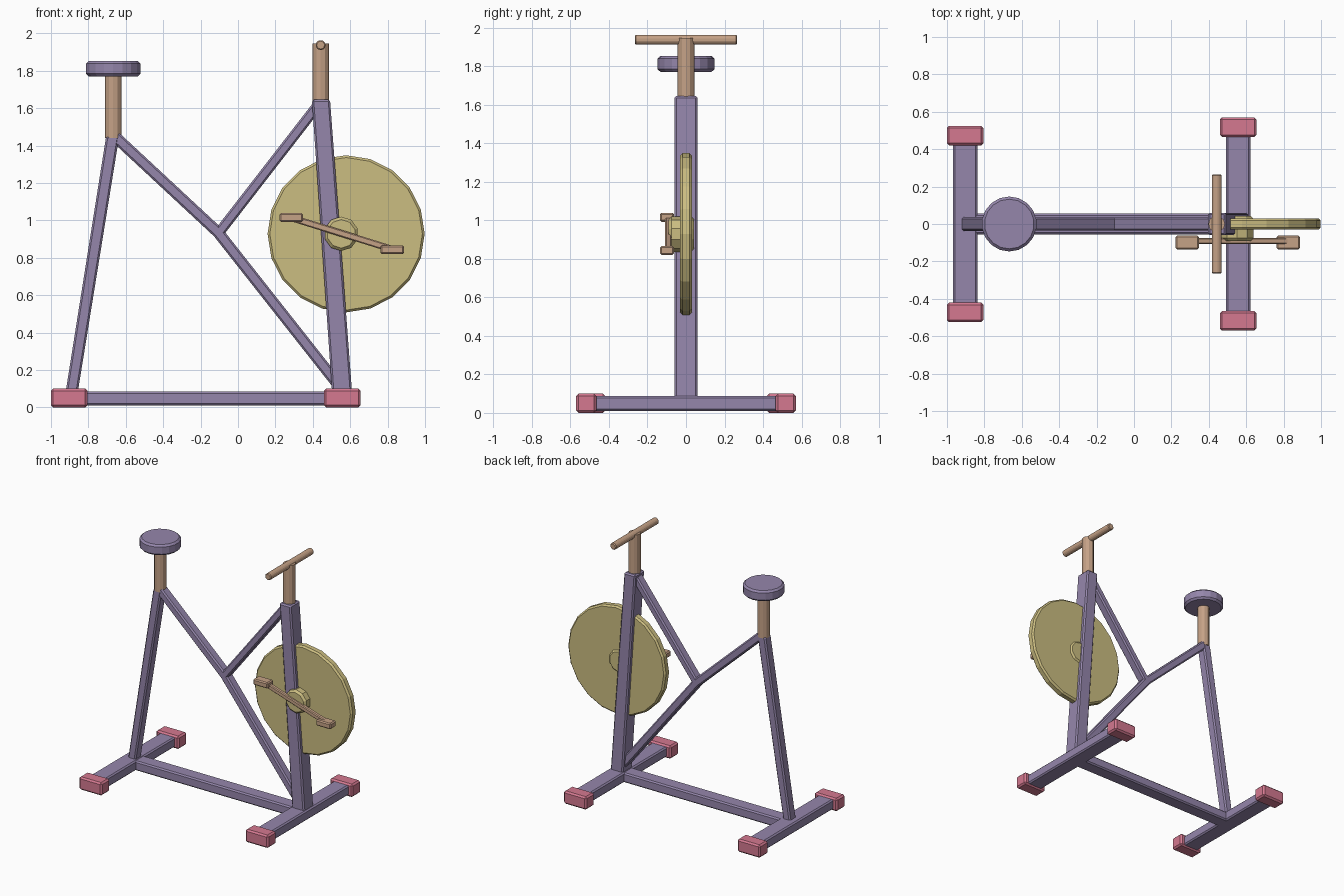
import bpy, bmesh, math
from mathutils import Vector

if "Cube" in bpy.data.objects:
    bpy.data.objects.remove(bpy.data.objects["Cube"])


def mat(name, col):
    m = bpy.data.materials.new(name)
    m.diffuse_color = (*col, 1)
    m.use_nodes = True
    m.node_tree.nodes["Principled BSDF"].inputs["Base Color"].default_value = m.diffuse_color
    return m


PURPLE = mat("frame purple", (0.30, 0.24, 0.41))
PINK = mat("foot pink", (0.66, 0.19, 0.28))
TAN = mat("metal tan", (0.56, 0.36, 0.24))
YELLOW = mat("wheel yellow", (0.60, 0.51, 0.22))


def finish(name, bm, m, bev):
    bmesh.ops.recalc_face_normals(bm, faces=bm.faces)
    me = bpy.data.meshes.new(name)
    bm.to_mesh(me)
    bm.free()
    me.materials.append(m)
    ob = bpy.data.objects.new(name, me)
    bpy.context.collection.objects.link(ob)
    if bev:
        b = ob.modifiers.new("bevel", 'BEVEL')
        b.width, b.segments, b.limit_method = bev, 1, 'ANGLE'
        b.angle_limit = math.radians(40)
    return ob


def prism(name, pts, y0, y1, m, bev=0.01):
    """Side outline (x, z) extruded from y0 to y1."""
    bm = bmesh.new()
    f = bm.faces.new([bm.verts.new((x, y0, z)) for x, z in pts])
    ext = bmesh.ops.extrude_face_region(bm, geom=[f])
    vs = [g for g in ext["geom"] if isinstance(g, bmesh.types.BMVert)]
    bmesh.ops.translate(bm, verts=vs, vec=(0, y1 - y0, 0))
    return finish(name, bm, m, bev)


def box(name, x0, x1, y0, y1, z0, z1, m, bev=0.01):
    return prism(name, [(x0, z0), (x1, z0), (x1, z1), (x0, z1)], y0, y1, m, bev)


def beam(name, a, b, width, y0, y1, m, bev=0.01):
    """Straight bar between two side-view points."""
    a, b = Vector(a), Vector(b)
    d = (b - a).normalized()
    n = Vector((-d.y, d.x)) * width / 2
    return prism(name, [a - n, b - n, b + n, a + n], y0, y1, m, bev)


def rod(name, a, b, r, sides, m, bev=0.0):
    """Cylinder between two 3D points."""
    a, b = Vector(a), Vector(b)
    bm = bmesh.new()
    bmesh.ops.create_cone(bm, cap_ends=True, segments=sides, radius1=r,
                          radius2=r, depth=(b - a).length)
    rot = (b - a).to_track_quat('Z', 'Y').to_matrix()
    bmesh.ops.rotate(bm, verts=bm.verts, matrix=rot)
    bmesh.ops.translate(bm, verts=bm.verts, vec=(a + b) / 2)
    return finish(name, bm, m, bev)


# base: two cross bars with feet, joined by a long bar
for label, cx, half in (("rear", -0.903, 0.525), ("front", 0.557, 0.57)):
    box(label + "_base_bar", cx - 0.065, cx + 0.065, -half + 0.05, half - 0.05,
        0.01, 0.088, PURPLE)
    for side, s in (("right", -1), ("left", 1)):
        ys = sorted((s * half, s * (half - 0.105)))
        box(f"{label}_{side}_foot", cx - 0.098, cx + 0.098, *ys, 0, 0.1, PINK, 0.012)
box("long_base_bar", -0.88, 0.54, -0.055, 0.055, 0.01, 0.085, PURPLE)

# upright frame
prism("rear_leg", [(-0.925, 0.06), (-0.86, 0.06), (-0.635, 1.45), (-0.705, 1.45)],
      -0.038, 0.038, PURPLE)
prism("front_post", [(0.505, 0.05), (0.612, 0.05), (0.492, 1.645), (0.395, 1.645)],
      -0.06, 0.06, PURPLE)
beam("upper_brace", (-0.66, 1.45), (-0.09, 0.92), 0.06, -0.036, 0.036, PURPLE)
beam("lower_brace", (-0.11, 0.94), (0.56, 0.09), 0.06, -0.036, 0.036, PURPLE)
beam("front_brace", (-0.105, 0.93), (0.43, 1.62), 0.055, -0.036, 0.036, PURPLE)

# seat
rod("seat_post", (-0.667, 0, 1.44), (-0.667, 0, 1.78), 0.044, 12, TAN)
rod("seat", (-0.667, 0, 1.77), (-0.667, 0, 1.853), 0.147, 18, PURPLE, 0.014)

# handlebar
rod("handlebar_stem", (0.442, 0, 1.62), (0.442, 0, 1.945), 0.044, 12, TAN)
rod("handlebar", (0.442, -0.265, 1.937), (0.442, 0.265, 1.937), 0.028, 8, TAN, 0.006)

# flywheel and hub
rod("flywheel", (0.578, -0.03, 0.928), (0.578, 0.03, 0.928), 0.42, 20, YELLOW, 0.012)
rod("hub", (0.552, -0.09, 0.928), (0.552, 0.042, 0.928), 0.092, 10, YELLOW, 0.015)

# crank and pedals
beam("crank_arm", (0.29, 1.012), (0.82, 0.847), 0.036, -0.108, -0.075, TAN, 0.006)
for label, px, pz in (("rear", 0.285, 1.015), ("front", 0.825, 0.843)):
    box(label + "_pedal", px - 0.063, px + 0.063, -0.135, -0.062,
        pz - 0.023, pz + 0.023, TAN, 0.008)
